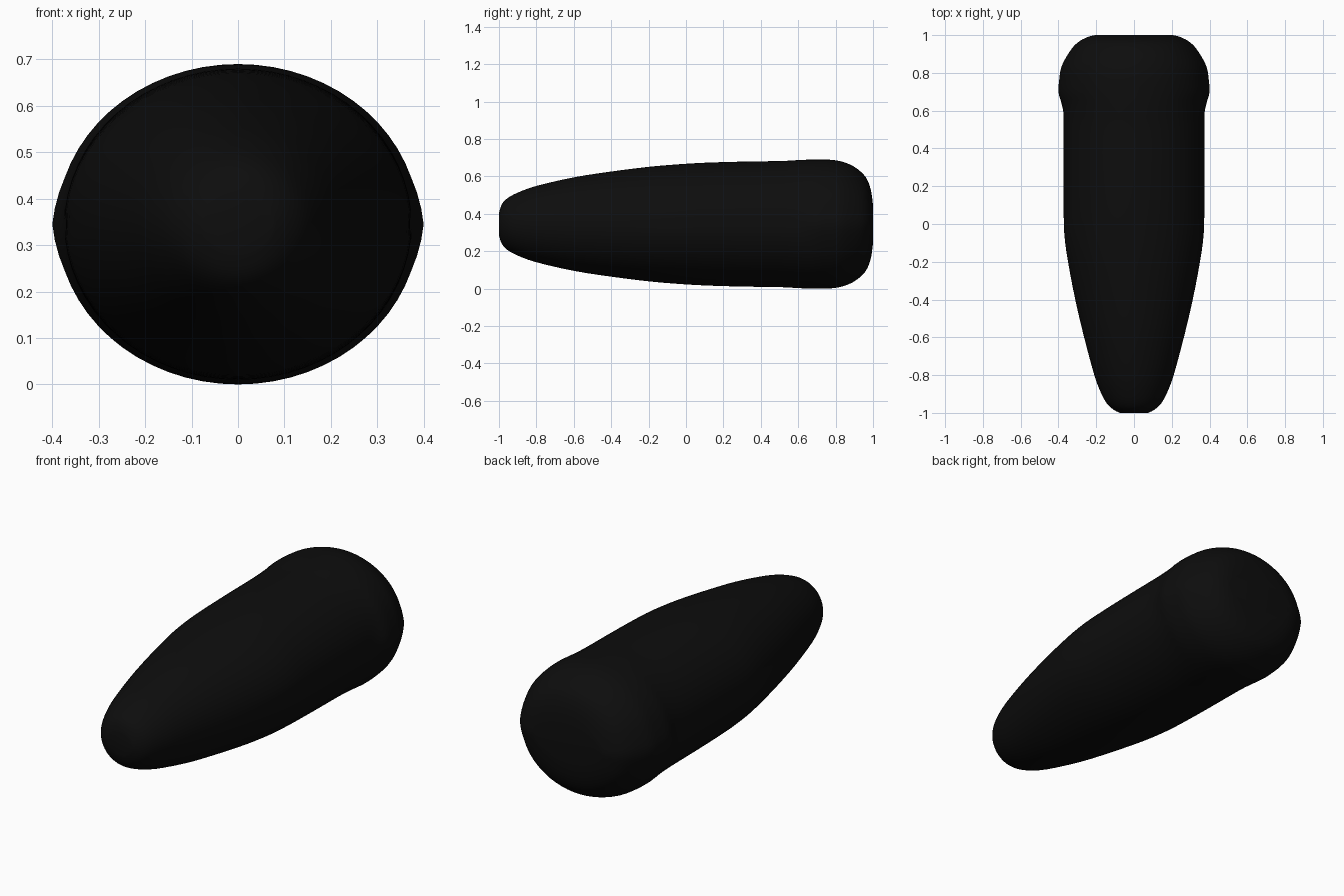
import bpy, bmesh, math

if "Cube" in bpy.data.objects:
    bpy.data.objects.remove(bpy.data.objects["Cube"])

# Stations along the body: y, half width, half height, seam offset (ridge > 0, groove < 0)
STATIONS = [
    (-1.0, 0.075, 0.06, 0), (-0.985, 0.105, 0.105, 0), (-0.955, 0.14, 0.138, 0),
    (-0.9, 0.172, 0.168, 0), (-0.8, 0.21, 0.204, 0), (-0.6, 0.264, 0.25, 0),
    (-0.4, 0.311, 0.281, 0), (-0.2, 0.351, 0.306, -0.002), (-0.05, 0.371, 0.319, -0.004),
    (0.1, 0.374, 0.328, -0.004), (0.3, 0.374, 0.334, -0.004), (0.5, 0.374, 0.337, -0.004),
    (0.58, 0.375, 0.341, -0.003), (0.64, 0.38, 0.344, 0.004), (0.7, 0.39, 0.345, 0.01),
    (0.77, 0.385, 0.344, 0.01), (0.83, 0.375, 0.335, 0.01), (0.89, 0.345, 0.312, 0.01),
    (0.94, 0.31, 0.275, 0.01), (0.97, 0.275, 0.235, 0.01), (0.99, 0.235, 0.175, 0.01),
    (1.0, 0.2, 0.1, 0.006),
]
CENTRE_Z, SIDES, STEPS = 0.345, 64, 3


def spline(a, b, c, d, t):
    return tuple(0.5 * (2 * q + (r - p) * t + (2 * p - 5 * q + 4 * r - s) * t * t
                 + (3 * q - p - 3 * r + s) * t ** 3) for p, q, r, s in zip(a, b, c, d))


# Smooth the stations into closely spaced sections
sections = []
last = len(STATIONS) - 1
for i in range(last):
    pts = [STATIONS[min(max(i + k, 0), last)] for k in (-1, 0, 1, 2)]
    sections += [spline(*pts, t / STEPS) for t in range(STEPS)]
sections.append(STATIONS[-1])

# Body: loft of oval rings with a raised or sunken side seam
bm = bmesh.new()
rings = []
for y, w, h, seam in sections:
    ring = []
    for k in range(SIDES):
        a = 2 * math.pi * k / SIDES
        c, s = math.cos(a), math.sin(a)
        reach = 0.3 if seam > 0 else 0.08
        bump = seam * max(0, 1 - abs(s) / reach)
        ring.append(bm.verts.new(((w + bump) * c, max(-1, min(1, y)), CENTRE_Z + h * s)))
    rings.append(ring)
for r0, r1 in zip(rings, rings[1:]):
    for k in range(SIDES):
        n = (k + 1) % SIDES
        bm.faces.new((r0[k], r0[n], r1[n], r1[k]))
bm.faces.new(rings[0])
bm.faces.new(rings[-1])
bmesh.ops.recalc_face_normals(bm, faces=bm.faces)

mesh = bpy.data.meshes.new("body")
bm.to_mesh(mesh)
bm.free()
body = bpy.data.objects.new("body", mesh)
bpy.context.collection.objects.link(body)

# Near-black plastic
black = bpy.data.materials.new("black")
black.diffuse_color = (0.004, 0.004, 0.004, 1)
black.use_nodes = True
black.node_tree.nodes["Principled BSDF"].inputs["Base Color"].default_value = black.diffuse_color
mesh.materials.append(black)

bpy.context.view_layer.objects.active = body
body.select_set(True)
bpy.ops.object.shade_smooth_by_angle(angle=math.radians(40))
